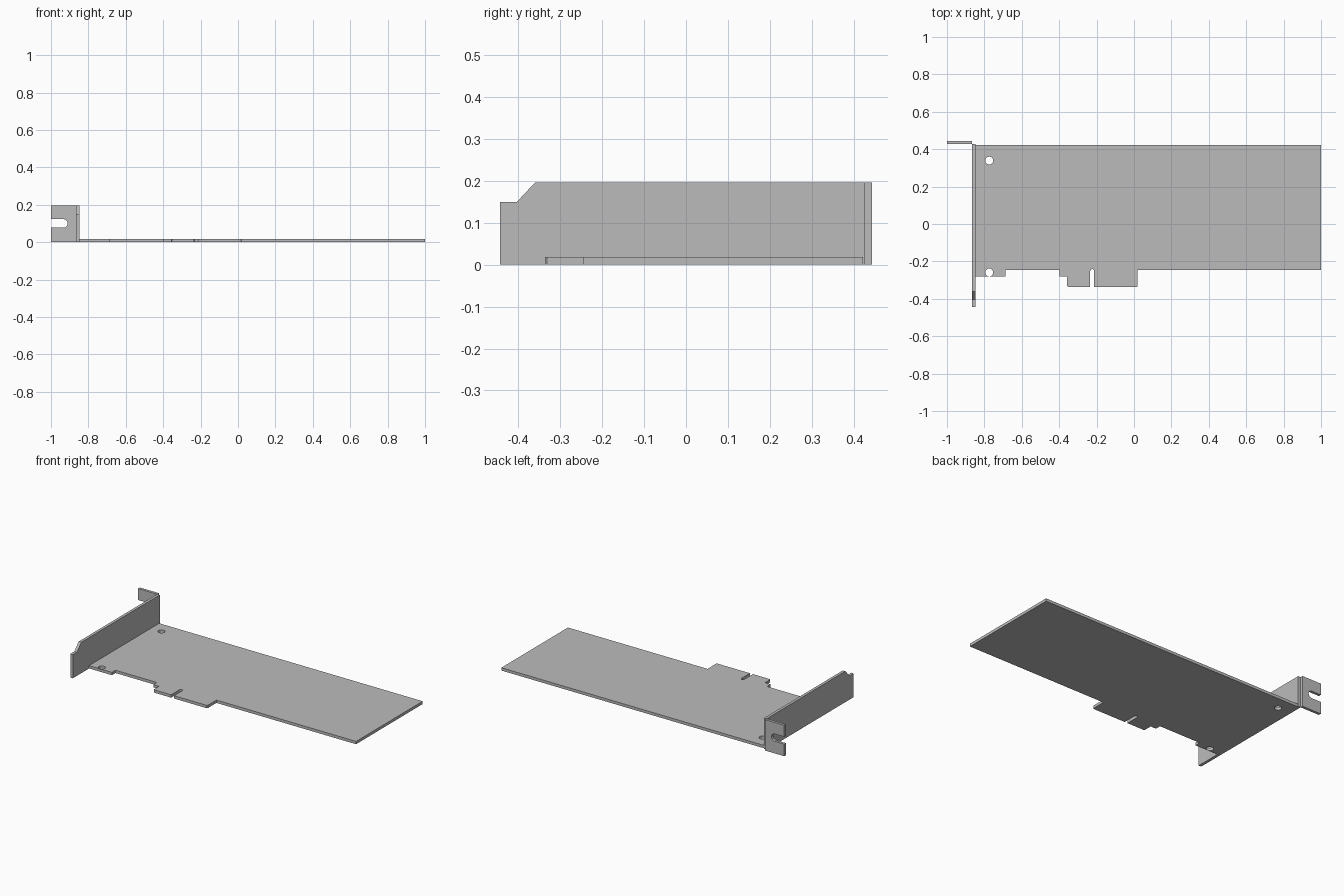
import bpy, bmesh, math
from mathutils import Matrix, Vector

old = bpy.data.objects.get("Cube")
if old:
    bpy.data.objects.remove(old, do_unlink=True)

grey = bpy.data.materials.new("light_grey")
grey.use_nodes = True
COLOUR = (0.5, 0.5, 0.5, 1)
grey.diffuse_color = COLOUR
grey.node_tree.nodes["Principled BSDF"].inputs["Base Color"].default_value = COLOUR

X, Y, Z = Vector((1, 0, 0)), Vector((0, 1, 0)), Vector((0, 0, 1))


def arc(cx, cy, r, start, end, steps):
    """Points along a circular arc, angles in degrees."""
    angles = [math.radians(start + (end - start) * i / steps) for i in range(steps + 1)]
    return [(cx + r * math.cos(a), cy + r * math.sin(a)) for a in angles]


def sheet(name, outlines, u, v, low, high):
    """Cut a flat sheet from outlines in the u-v plane, between low and high along its normal."""
    curve = bpy.data.curves.new(name, "CURVE")
    curve.dimensions = "2D"
    curve.fill_mode = "BOTH"
    curve.extrude = (high - low) / 2
    for points in outlines:
        spline = curve.splines.new("POLY")
        spline.points.add(len(points) - 1)
        for p, (a, b) in zip(spline.points, points):
            p.co = (a, b, 0, 1)
        spline.use_cyclic_u = True
    temp = bpy.data.objects.new(name + "_outline", curve)
    bpy.context.collection.objects.link(temp)
    bpy.context.view_layer.update()
    deps = bpy.context.evaluated_depsgraph_get()
    mesh = bpy.data.meshes.new_from_object(temp.evaluated_get(deps))
    bpy.data.objects.remove(temp, do_unlink=True)

    # weld the caps to the rim and stand the sheet in its plane
    n = u.cross(v)
    turn = Matrix((u, v, n)).transposed().to_4x4()
    bm = bmesh.new()
    bm.from_mesh(mesh)
    bmesh.ops.remove_doubles(bm, verts=bm.verts, dist=0.0005)
    bmesh.ops.transform(bm, verts=bm.verts,
                        matrix=Matrix.Translation(n * (low + high) / 2) @ turn)
    bmesh.ops.recalc_face_normals(bm, faces=bm.faces)
    for f in bm.faces:
        f.smooth = False
        f.material_index = 0
    bm.to_mesh(mesh)
    bm.free()
    mesh.name = name
    mesh.materials.clear()
    mesh.materials.append(grey)
    ob = bpy.data.objects.new(name, mesh)
    bpy.context.collection.objects.link(ob)
    return ob


# Circuit board with edge connector, key slot and two mounting holes
BACK, EDGE, STEP, TIP = 0.422, -0.245, -0.281, -0.336
C = 0.005
board = [(-0.848, BACK), (-0.848, STEP), (-0.688, STEP), (-0.688, EDGE),
         (-0.397, EDGE), (-0.397, STEP), (-0.358, STEP),
         (-0.358, TIP + C), (-0.358 + C, TIP), (-0.234, TIP)]
board += arc(-0.224, EDGE - 0.006, 0.01, 180, 0, 8)
board += [(-0.214, TIP), (0.02 - C, TIP), (0.02, TIP + C), (0.02, EDGE),
          (1, EDGE), (1, BACK)]
holes = [arc(-0.774, y, 0.021, 0, 345, 23) for y in (0.339, -0.259)]
sheet("circuit_board", [board] + holes, X, Y, 0, 0.018)

# Upright bracket plate with its stepped front corner
TOP = 0.196
plate = [(-0.444, 0), (0.427, 0), (0.427, TOP), (-0.36, TOP),
         (-0.403, 0.15), (-0.444, 0.15)]
sheet("bracket_plate", [plate], Y, Z, -0.866, -0.848)

# Bent mounting flange with an open screw slot
flange = [(-1, 0), (-0.866, 0), (-0.866, TOP), (-1, TOP), (-1, 0.123)]
flange += arc(-0.934, 0.1, 0.023, 90, -90, 12) + [(-1, 0.077)]
sheet("bracket_flange", [flange], X, Z, -0.444, -0.427)
